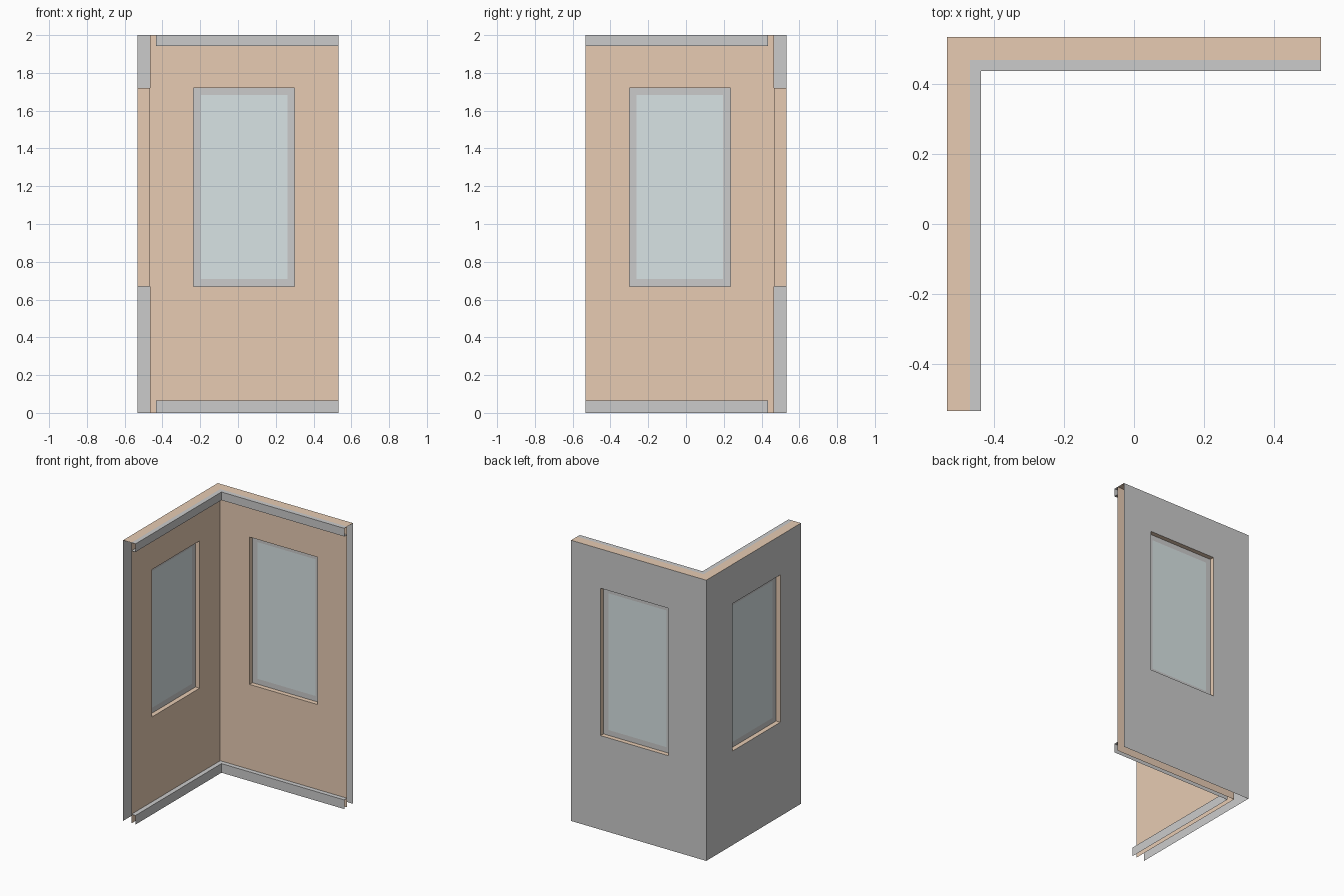
import bpy, bmesh
from mathutils import Vector

if "Cube" in bpy.data.objects:
    bpy.data.objects.remove(bpy.data.objects["Cube"])

OUT, IN, LIP = 0.533, 0.467, 0.435      # wall depths, mitred where x = -y
H, END = 2.0, 0.533
WIN = (-0.235, 0.30, 0.67, 1.72)        # opening: x0, x1, z0, z1
GLASS = (-0.197, 0.262, 0.708, 1.682)
PANE = 0.50


def material(name, rgb):
    m = bpy.data.materials.new(name)
    m.diffuse_color = (*rgb, 1)
    m.use_nodes = True
    m.node_tree.nodes["Principled BSDF"].inputs["Base Color"].default_value = m.diffuse_color
    return m


plaster = material("plaster", (0.80, 0.60, 0.45))
glass_mat = material("glass", (0.69, 0.77, 0.78))


def rect(r, y):
    x0, x1, z0, z1 = r
    return [(x0, y, z0), (x1, y, z0), (x1, y, z1), (x0, y, z1)]


def sheet(y, z0, z1):
    return rect((-y, END, z0, z1), y)


def shelf(ya, yb, z):
    return [(-ya, ya, z), (END, ya, z), (END, yb, z), (-yb, yb, z)]


def ring(a, b):
    return [[a[i], a[(i + 1) % 4], b[(i + 1) % 4], b[i]] for i in range(4)]


def build(name, faces, mat=None):
    """faces: (points, facing direction); each is mirrored onto the second wall."""
    bm = bmesh.new()
    for pts, facing in faces:
        for swap in (False, True):
            conv = (lambda v: Vector((-v[1], -v[0], v[2]))) if swap else Vector
            f = bm.faces.new([bm.verts.new(conv(p)) for p in pts])
            f.normal_update()
            if f.normal.dot(conv(facing)) < 0:
                f.normal_flip()
    bmesh.ops.remove_doubles(bm, verts=bm.verts, dist=1e-4)
    me = bpy.data.meshes.new(name)
    bm.to_mesh(me)
    bm.free()
    if mat:
        me.materials.append(mat)
    ob = bpy.data.objects.new(name, me)
    bpy.context.collection.objects.link(ob)


FRONT, BACK, UP, DOWN = (0, -1, 0), (0, 1, 0), (0, 0, 1), (0, 0, -1)

# Exterior skin with window openings
build("exterior_wall", [(f, BACK) for f in ring(sheet(OUT, 0, H), rect(WIN, OUT))])

# Interior skin and top cap
build("interior_wall",
      [(f, FRONT) for f in ring(sheet(IN, 0, H), rect(WIN, IN))]
      + [(shelf(OUT, IN, H), UP)], plaster)

# Window reveals between the two skins
inward = [UP, (-1, 0, 0), DOWN, (1, 0, 0)]
build("window_reveals",
      list(zip(ring(rect(WIN, OUT), rect(WIN, IN)), inward)), plaster)

# Baseboard and cornice trim, open at the ends
build("baseboard", [(sheet(LIP, 0, 0.065), FRONT), (shelf(IN, LIP, 0.065), UP)])
build("cornice", [(sheet(LIP, 1.942, H), FRONT), (shelf(IN, LIP, H), UP),
                  (shelf(IN, LIP, 1.942), DOWN)])

# Window frames and panes
build("window_frames", [(f, BACK) for f in ring(rect(WIN, PANE), rect(GLASS, PANE))])
build("window_panes", [(rect(GLASS, PANE), BACK)], glass_mat)
